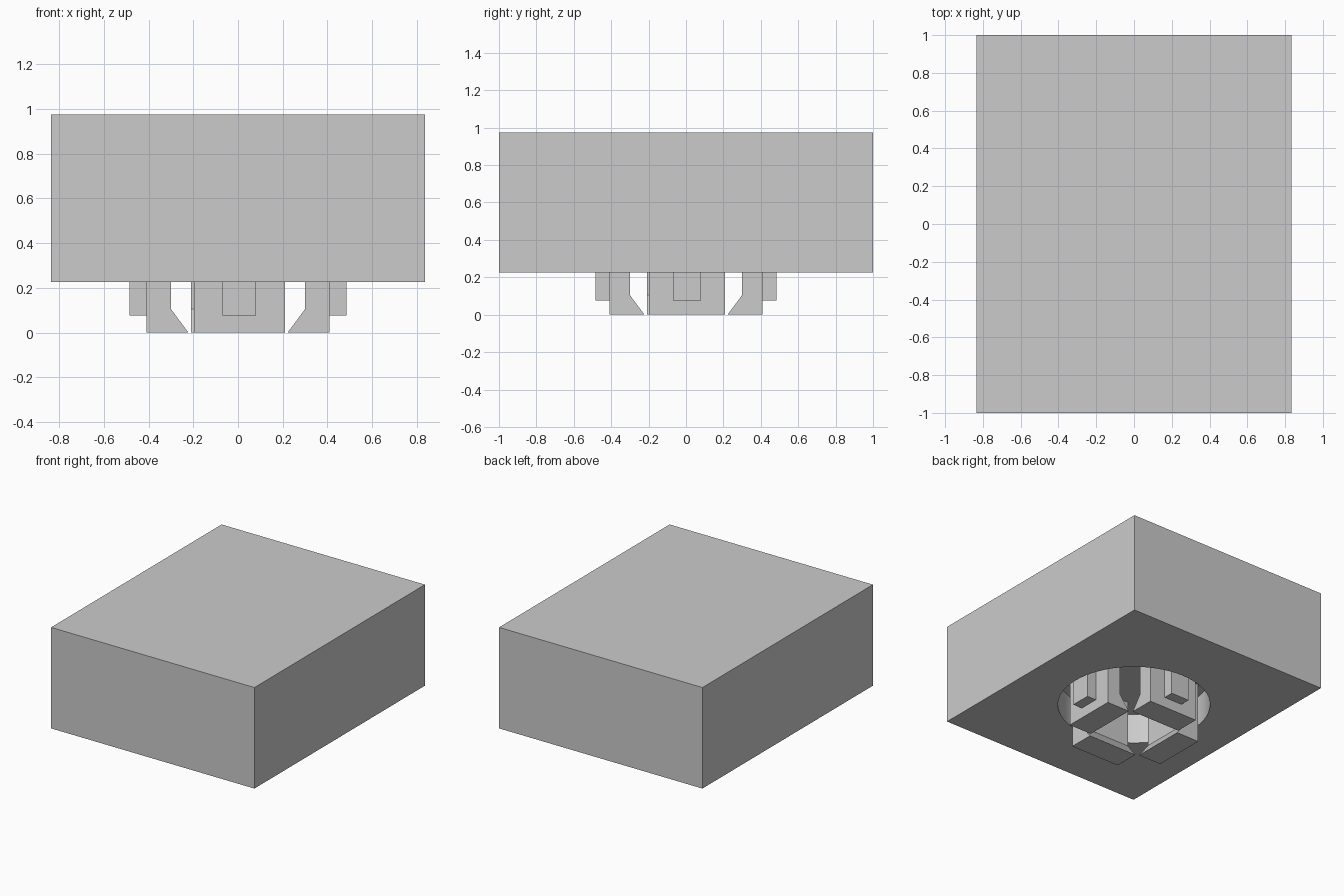
import bpy
import bmesh
from math import radians
from mathutils import Matrix

if "Cube" in bpy.data.objects:
    bpy.data.objects.remove(bpy.data.objects["Cube"], do_unlink=True)

grey = bpy.data.materials.new("plain grey")
grey.use_nodes = True
grey.diffuse_color = (0.6, 0.6, 0.6, 1)
grey.node_tree.nodes["Principled BSDF"].inputs["Base Color"].default_value = (0.6, 0.6, 0.6, 1)

BASE, TOP, CEILING = 0.225, 0.975, 0.45


def finish(name, bm):
    bmesh.ops.recalc_face_normals(bm, faces=bm.faces)
    mesh = bpy.data.meshes.new(name)
    bm.to_mesh(mesh)
    bm.free()
    mesh.materials.append(grey)
    obj = bpy.data.objects.new(name, mesh)
    bpy.context.collection.objects.link(obj)
    return obj


def extruded(name, profile, start, end, turn):
    """Extrude an (outward, z) profile sideways, then turn it about z."""
    bm = bmesh.new()
    face = bm.faces.new([bm.verts.new((x, start, z)) for x, z in profile])
    side = bmesh.ops.extrude_face_region(bm, geom=[face])["geom"]
    verts = [v for v in side if isinstance(v, bmesh.types.BMVert)]
    bmesh.ops.translate(bm, verts=verts, vec=(0, end - start, 0))
    bmesh.ops.rotate(bm, verts=bm.verts, matrix=Matrix.Rotation(radians(turn), 3, "Z"))
    return finish(name, bm)


# Main block
bm = bmesh.new()
bmesh.ops.create_cube(bm, size=1)
bmesh.ops.scale(bm, verts=bm.verts, vec=(1.67, 2, TOP - BASE))
bmesh.ops.translate(bm, verts=bm.verts, vec=(0, 0, (TOP + BASE) / 2))
block = finish("block", bm)

# Round recess in the underside
bm = bmesh.new()
bmesh.ops.create_cone(bm, cap_ends=True, segments=64, radius1=0.522, radius2=0.522,
                      depth=2 * (CEILING - BASE))
bmesh.ops.translate(bm, verts=bm.verts, vec=(0, 0, BASE))
cutter = finish("recess_cutter", bm)
cutter.hide_render = True
cut = block.modifiers.new("recess", "BOOLEAN")
cut.operation = "DIFFERENCE"
cut.solver = "EXACT"
cut.object = cutter
bpy.ops.object.select_all(action="DESELECT")
block.select_set(True)
bpy.context.view_layer.objects.active = block
bpy.ops.object.modifier_apply(modifier=cut.name)
bpy.data.objects.remove(cutter, do_unlink=True)
bpy.ops.object.shade_smooth_by_angle(angle=radians(30))

# Four clips with an inward hook and an outer rib, standing in the recess
hook = [(0.41, 0), (0.41, CEILING), (0.3, CEILING), (0.3, 0.105), (0.222, 0)]
rib = [(0.41, 0.077), (0.485, 0.077), (0.485, CEILING), (0.41, CEILING)]
SHIFT = 0.006
for side, turn in (("left", 0), ("back", 90), ("right", 180), ("front", 270)):
    extruded(side + "_clip", hook, SHIFT - 0.203, SHIFT + 0.203, turn)
    extruded(side + "_clip_rib", rib, SHIFT - 0.075, SHIFT + 0.075, turn)
